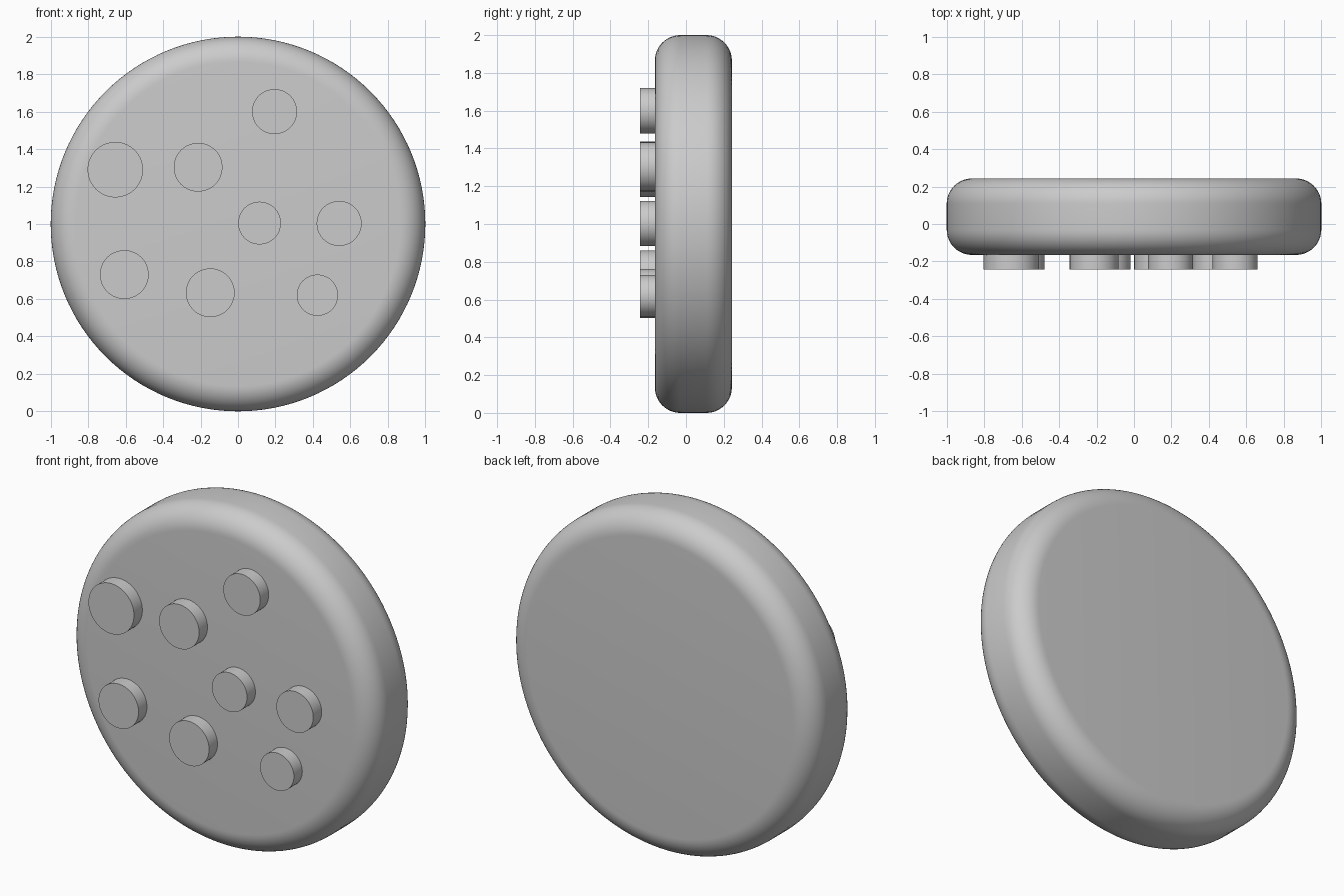
import bpy
import math

cube = bpy.data.objects.get("Cube")
if cube:
    bpy.data.objects.remove(cube, do_unlink=True)

GREY = (0.6, 0.6, 0.6, 1.0)
BACK, FACE, STUD_TIP = 0.243, -0.165, -0.243

grey = bpy.data.materials.new("plain grey")
grey.use_nodes = True
grey.diffuse_color = GREY
grey.node_tree.nodes["Principled BSDF"].inputs["Base Color"].default_value = GREY


def disc(name, x, z, radius, front, back, sides, round_edge=0):
    """Cylinder lying along y, with an optional rounded rim."""
    bpy.ops.mesh.primitive_cylinder_add(
        vertices=sides, radius=radius, depth=back - front,
        location=(x, (front + back) / 2, z), rotation=(math.pi / 2, 0, 0))
    obj = bpy.context.object
    obj.name = name
    obj.data.materials.append(grey)
    if round_edge:
        bevel = obj.modifiers.new("rounded rim", 'BEVEL')
        bevel.width = round_edge
        bevel.segments = 12
        bevel.limit_method = 'ANGLE'
        bevel.angle_limit = math.radians(60)
        bpy.ops.object.modifier_apply(modifier=bevel.name)
    bpy.ops.object.shade_smooth_by_angle(angle=math.radians(30))
    return obj


# Thick round body with softened rims
disc("body", 0, 1, 1, FACE, BACK, 128, 0.135)

# Raised studs on the front: x, z, radius
studs = [
    (0.195, 1.60, 0.12), (-0.655, 1.29, 0.148), (-0.213, 1.303, 0.13),
    (0.115, 1.005, 0.114), (0.54, 1.003, 0.12), (-0.607, 0.73, 0.13),
    (-0.148, 0.633, 0.13), (0.424, 0.62, 0.11),
]
for i, (x, z, r) in enumerate(studs, 1):
    disc(f"stud_{i}", x, z, r, STUD_TIP, FACE + 0.02, 64)
